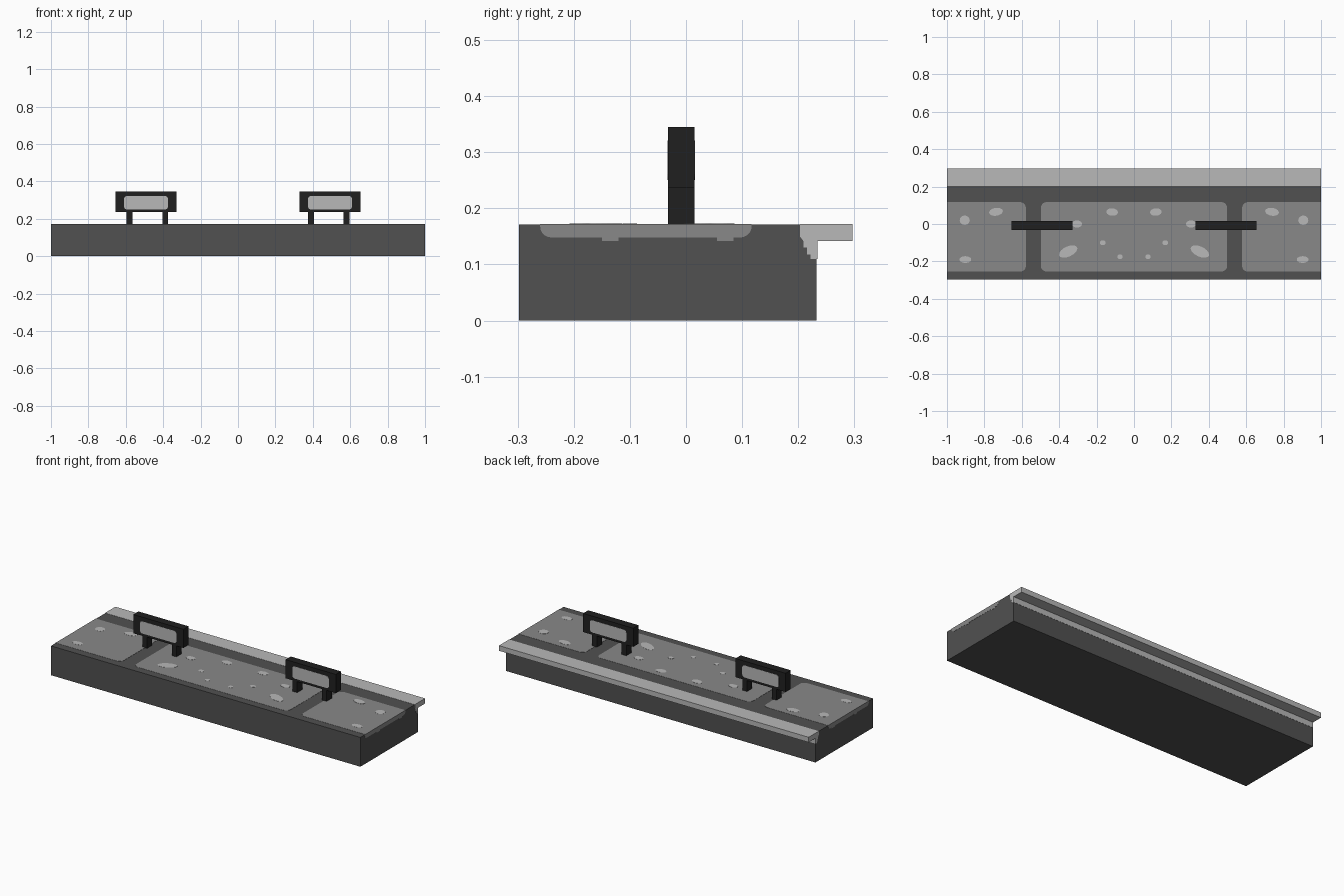
import bpy, bmesh, math
from mathutils import Matrix, Vector

cube = bpy.data.objects.get("Cube")
if cube:
    bpy.data.objects.remove(cube, do_unlink=True)


def material(name, grey):
    m = bpy.data.materials.new(name)
    m.use_nodes = True
    m.diffuse_color = (grey, grey, grey, 1)
    bsdf = m.node_tree.nodes["Principled BSDF"]
    bsdf.inputs["Base Color"].default_value = (grey, grey, grey, 1)
    bsdf.inputs["Roughness"].default_value = 0.9
    return m


DARK = material("dark grey concrete", 0.082)
MID = material("mid grey paving", 0.25)
LIGHT = material("light grey", 0.48)
BLACK = material("sign black", 0.0145)


def finish(name, bm, mat):
    bmesh.ops.recalc_face_normals(bm, faces=bm.faces)
    mesh = bpy.data.meshes.new(name)
    bm.to_mesh(mesh)
    bm.free()
    mesh.materials.append(mat)
    ob = bpy.data.objects.new(name, mesh)
    bpy.context.collection.objects.link(ob)
    return ob


def box(name, lo, hi, mat):
    bm = bmesh.new()
    size = [b - a for a, b in zip(lo, hi)]
    mid = [(a + b) / 2 for a, b in zip(lo, hi)]
    bmesh.ops.create_cube(bm, size=1, matrix=Matrix.Translation(mid) @ Matrix.Diagonal((*size, 1)))
    return finish(name, bm, mat)


def prism(name, pts, axis, start, end, mat):
    """Extrude a 2D outline along x, y or z; the outline uses the other two axes in order."""
    def place(p, d):
        return {"x": (d, p[0], p[1]), "y": (p[0], d, p[1]), "z": (p[0], p[1], d)}[axis]
    bm = bmesh.new()
    face = bm.faces.new([bm.verts.new(place(p, start)) for p in pts])
    out = bmesh.ops.extrude_face_region(bm, geom=[face])
    move = Vector(place((0, 0), end - start))
    bmesh.ops.translate(bm, vec=move, verts=[v for v in out["geom"] if isinstance(v, bmesh.types.BMVert)])
    return finish(name, bm, mat)


def rounded(u0, u1, v0, v1, radii):
    """Rounded rectangle; radii run from upper right anticlockwise."""
    pts = []
    corners = [(u1, v1, -1, -1), (u0, v1, 1, -1), (u0, v0, 1, 1), (u1, v0, -1, 1)]
    for i, ((u, v, su, sv), r) in enumerate(zip(corners, radii)):
        if r == 0:
            pts.append((u, v))
            continue
        for k in range(6):
            a = math.radians(90 * i + 18 * k)
            pts.append((u + su * r + r * math.cos(a), v + sv * r + r * math.sin(a)))
    return pts


def ellipse(x, y, rx, ry, turn=0):
    c, s = math.cos(math.radians(turn)), math.sin(math.radians(turn))
    ring = [(rx * math.cos(a * math.tau / 20), ry * math.sin(a * math.tau / 20)) for a in range(20)]
    return [(x + c * u - s * v, y + s * u + c * v) for u, v in ring]


TOP = 0.171

# Platform body and the overhanging rear edge with its stepped underside
box("platform_body", (-0.999, -0.298, 0), (0.999, 0.233, TOP), DARK)
edge_profile = [(0.203, 0.172), (0.297, 0.172), (0.297, 0.142), (0.234, 0.142), (0.234, 0.11),
                (0.222, 0.11), (0.222, 0.118), (0.216, 0.118), (0.216, 0.13), (0.209, 0.13),
                (0.209, 0.142), (0.203, 0.15)]
prism("rear_edge", edge_profile, "x", -1, 1, LIGHT)

# Paving on top
R = 0.03
Y0, Y1 = -0.254, 0.117
prism("centre_paving", rounded(-0.498, 0.498, Y0, Y1, (R, R, R, R)), "z", TOP, TOP + 0.001, MID)
prism("left_paving", rounded(0.578, 1, Y0, Y1, (0, R, R, 0)), "z", TOP, TOP + 0.001, MID)
prism("right_paving", rounded(-1, -0.578, Y0, Y1, (R, 0, 0, R)), "z", TOP, TOP + 0.001, MID)

# Light patches on the paving: x, y, radii, turn
patches = [(0.905, 0.02, 0.027, 0.025, 0), (0.738, 0.065, 0.037, 0.021, -8),
           (0.902, -0.19, 0.032, 0.018, 0), (0.117, 0.064, 0.031, 0.02, 5),
           (0.305, 0.0, 0.027, 0.019, 0), (0.352, -0.147, 0.053, 0.027, -25),
           (0.167, -0.1, 0.016, 0.013, 0), (0.075, -0.175, 0.014, 0.013, 0)]

for side, s in (("left", 1), ("right", -1)):
    for i, (x, y, rx, ry, turn) in enumerate(patches):
        prism(f"{side}_patch_{i + 1}", ellipse(s * x, y, rx, ry, s * turn), "z", TOP + 0.001, TOP + 0.0018, LIGHT)

    # Paving edge showing on the platform end, with two shallow bumps below
    prism(f"{side}_end_paving", rounded(-0.26, 0.117, 0.148, 0.172, (0, 0, 0.02, 0.02)),
          "x", s * 0.998, s, MID)
    for i, y in enumerate((-0.135, 0.07)):
        a, b = sorted((s * 0.998, s))
        box(f"{side}_end_bump_{i + 1}", (a, y - 0.015, 0.142), (b, y + 0.015, 0.148), MID)

    # Sign: frame on two legs, with a light panel on each face
    cx = s * 0.492
    ya, yb = -0.032, 0.015
    box(f"{side}_sign_frame", (cx - 0.162, ya, 0.236), (cx + 0.162, yb, 0.345), BLACK)
    for i, dx in enumerate((-0.095, 0.095)):
        lx = s * 0.485 + dx
        box(f"{side}_sign_leg_{i + 1}", (lx - 0.015, ya, TOP), (lx + 0.015, yb, 0.236), BLACK)
    panel = rounded(cx - 0.118, cx + 0.118, 0.25, 0.321, (0.016,) * 4)
    prism(f"{side}_sign_front_panel", panel, "y", ya - 0.001, ya + 0.001, LIGHT)
    prism(f"{side}_sign_back_panel", panel, "y", yb - 0.001, yb + 0.001, LIGHT)
